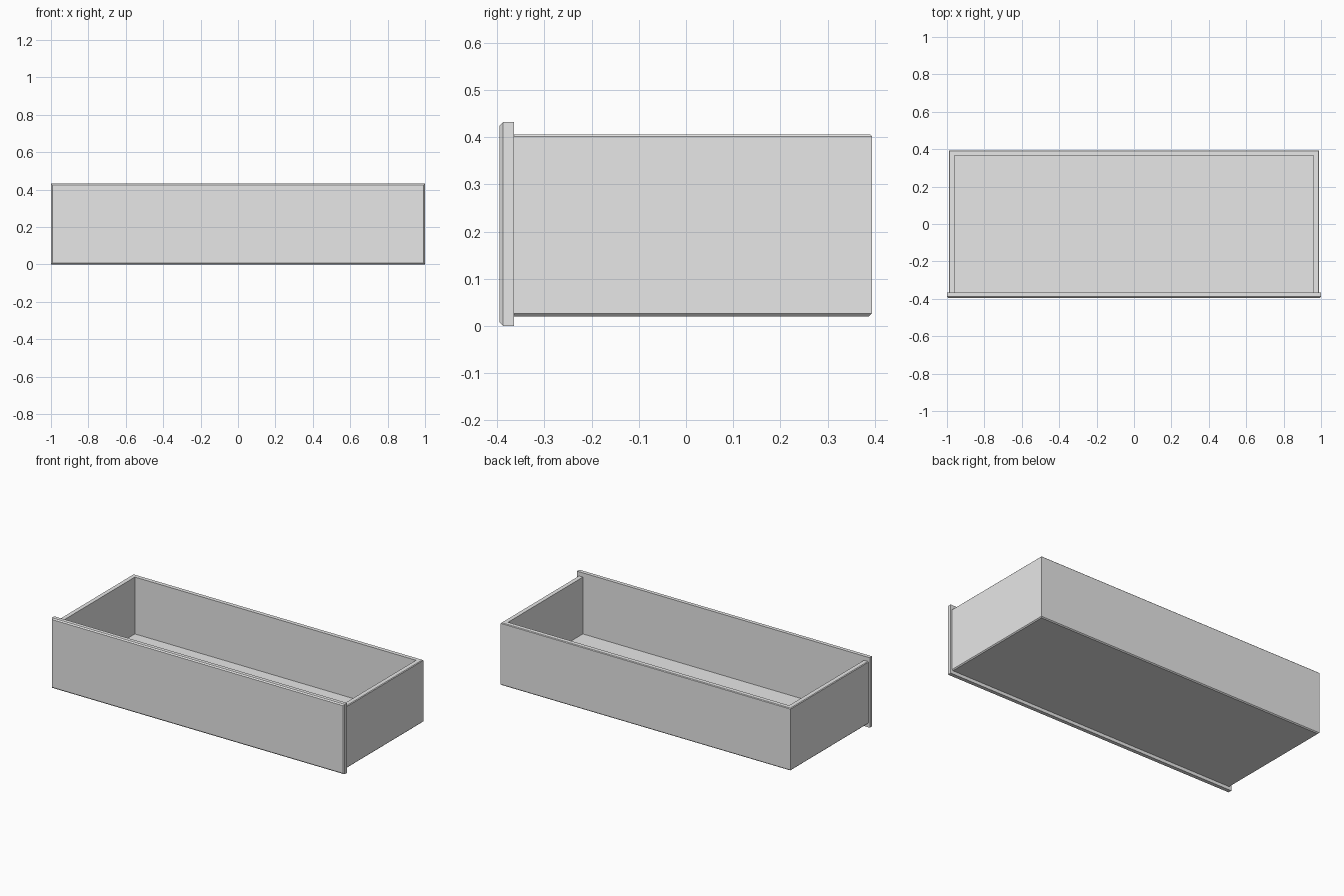
import bpy
import bmesh

if "Cube" in bpy.data.objects:
    bpy.data.objects.remove(bpy.data.objects["Cube"], do_unlink=True)

# Single plain grey
grey = bpy.data.materials.new("plain_grey")
grey.use_nodes = True
colour = (0.8, 0.8, 0.8, 1)
grey.diffuse_color = colour
grey.node_tree.nodes["Principled BSDF"].inputs["Base Color"].default_value = colour


def box(name, low, high, bevels=()):
    """Box between two corners; bevels are (edge centre test, width) pairs."""
    bm = bmesh.new()
    bmesh.ops.create_cube(bm, size=1)
    for v in bm.verts:
        v.co = [h if c > 0 else l for c, l, h in zip(v.co, low, high)]
    for test, width in bevels:
        edges = [e for e in bm.edges if test((e.verts[0].co + e.verts[1].co) / 2)]
        bmesh.ops.bevel(bm, geom=edges, offset=width, segments=1,
                        profile=0.5, affect='EDGES')
    mesh = bpy.data.meshes.new(name)
    bm.to_mesh(mesh)
    bm.free()
    mesh.materials.append(grey)
    obj = bpy.data.objects.new(name, mesh)
    bpy.context.collection.objects.link(obj)
    return obj


# Front panel with chamfered front edges
front, join, back = -0.395, -0.365, 0.394
box("front_panel", (-1, front, 0), (1, join, 0.432),
    [(lambda c: c.y < front + 0.001, 0.007)])

# Tray body, chamfered along the outer rim and the underside
base, rim = 0.02, 0.406
tray = box("drawer_tray", (-0.99, join, base), (0.99, back, rim),
           [(lambda c: c.z > rim - 0.001 and c.y > join + 0.01, 0.004),
            (lambda c: c.z < base + 0.001 and c.y > join + 0.01, 0.006)])

# Hollow out the tray, open towards the front panel
cutter = box("tray_cutter", (-0.96, join - 0.1, 0.055), (0.96, 0.365, 0.6))
cutter.hide_render = True
cut = tray.modifiers.new("hollow", 'BOOLEAN')
cut.operation = 'DIFFERENCE'
cut.solver = 'EXACT'
cut.object = cutter
bpy.context.view_layer.objects.active = tray
bpy.ops.object.modifier_apply(modifier=cut.name)
bpy.data.objects.remove(cutter, do_unlink=True)
